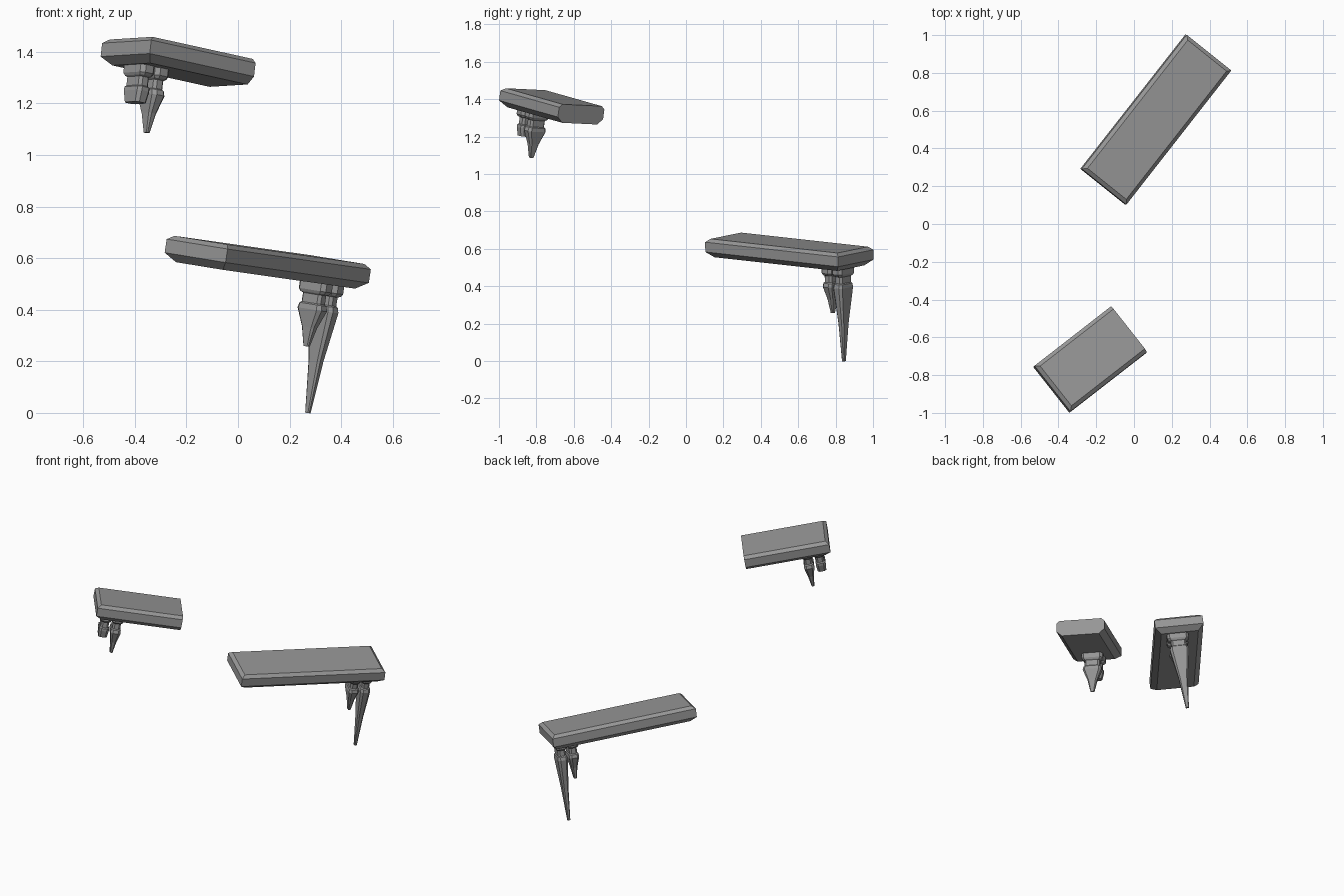
import bpy
import bmesh
from mathutils import Matrix, Vector

cube = bpy.data.objects.get("Cube")
if cube:
    bpy.data.objects.remove(cube, do_unlink=True)

stone = bpy.data.materials.new("stone_grey")
stone.use_nodes = True
GREY = (0.31, 0.31, 0.31, 1)
stone.diffuse_color = GREY
stone.node_tree.nodes["Principled BSDF"].inputs["Base Color"].default_value = GREY


def frame(centre, u, n):
    """Local axes: x along the slab, z out of its top face."""
    n = Vector(n).normalized()
    u = Vector(u)
    u = (u - n * u.dot(n)).normalized()
    m = Matrix((u, n.cross(u), n)).transposed().to_4x4()
    m.translation = centre
    return m


def loft(name, rings, matrix):
    """Skin a stack of equal-sized point rings and cap both ends."""
    bm = bmesh.new()
    loops = [[bm.verts.new(p) for p in ring] for ring in rings]
    count = len(loops[0])
    for a, b in zip(loops, loops[1:]):
        for i in range(count):
            j = (i + 1) % count
            bm.faces.new((a[i], a[j], b[j], b[i]))
    bm.faces.new(loops[0])
    bm.faces.new(loops[-1])
    bmesh.ops.recalc_face_normals(bm, faces=bm.faces)
    mesh = bpy.data.meshes.new(name)
    bm.to_mesh(mesh)
    bm.free()
    mesh.materials.append(stone)
    obj = bpy.data.objects.new(name, mesh)
    obj.matrix_world = matrix
    bpy.context.collection.objects.link(obj)


def slab(name, matrix, length, width, broken_end=False):
    """Bevelled plank; a broken end is cut flush."""
    rings = []
    for depth, inset in ((0, 0.02), (0.017, 0), (0.07, 0), (0.1, 0.035)):
        x0, y = -length / 2 + inset, width / 2 - inset
        x1 = length / 2 - (0 if broken_end else inset)
        rings.append([(x0, -y, -depth), (x1, -y, -depth),
                      (x1, y, -depth), (x0, y, -depth)])
    loft(name, rings, matrix)


def section(x, y, depth, thick, wide):
    """Rectangle with chamfered corners."""
    a, b = thick / 2, wide / 2
    c = a * 0.45
    corners = [(a, c - b), (a, b - c), (a - c, b), (c - a, b),
               (-a, b - c), (-a, c - b), (c - a, -b), (a - c, -b)]
    return [(x + p, y + q, -depth) for p, q in corners]


def spike(name, matrix, x, y, blade):
    """Collar, neck and blade hanging from the slab."""
    shared = ((0.095, 0.068, 0.135), (0.13, 0.068, 0.135), (0.14, 0.058, 0.12),
              (0.145, 0.048, 0.095), (0.18, 0.048, 0.095), (0.185, 0.058, 0.11))
    loft(name, [section(x, y, *s) for s in shared + blade], matrix)


LONG = ((0.205, 0.062, 0.12), (0.4, 0.036, 0.058), (0.605, 0.016, 0.02))
SHORT = ((0.205, 0.062, 0.12), (0.275, 0.036, 0.06), (0.35, 0.016, 0.024))
STUB = ((0.2, 0.06, 0.11), (0.245, 0.052, 0.088))

# Lower plank with a long and a short spike
low = frame((0.122, 0.552, 0.632), (0.616, 0.788, -0.09), (0.155, -0.01, 1))
slab("lower_slab", low, 0.905, 0.305)
spike("lower_long_spike", low, 0.376, -0.014, LONG)
spike("lower_short_spike", low, 0.304, -0.014, SHORT)

# Upper plank, snapped off, with a whole spike and a broken one
high = frame((-0.2275, -0.712, 1.412), (0.79, 0.614, -0.175), (0.113, 0.138, 1))
slab("upper_slab", high, 0.52, 0.308, broken_end=True)
spike("upper_short_spike", high, -0.113, 0, SHORT)
spike("upper_broken_spike", high, -0.185, 0, STUB)
